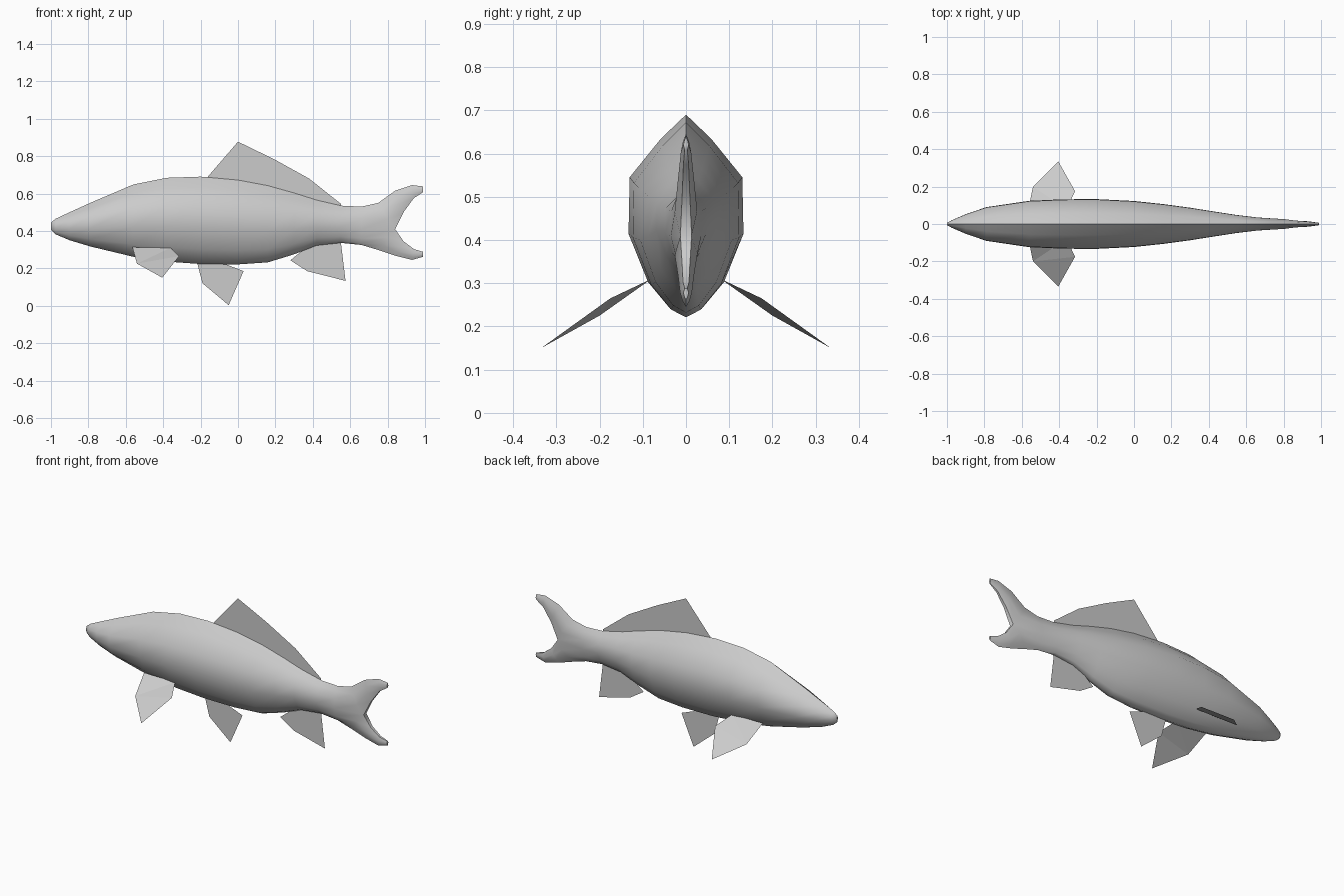
import bpy, bmesh

if "Cube" in bpy.data.objects:
    bpy.data.objects.remove(bpy.data.objects["Cube"], do_unlink=True)

grey = bpy.data.materials.new("plain_grey")
grey.use_nodes = True
colour = (0.6, 0.6, 0.6, 1)
grey.diffuse_color = colour
grey.node_tree.nodes["Principled BSDF"].inputs["Base Color"].default_value = colour


def finish(name, bm, smooth=False):
    mesh = bpy.data.meshes.new(name)
    for face in bm.faces:
        face.smooth = smooth
    bm.to_mesh(mesh)
    bm.free()
    mesh.materials.append(grey)
    obj = bpy.data.objects.new(name, mesh)
    bpy.context.collection.objects.link(obj)
    return obj


def bridge(bm, a, b):
    for i in range(len(a)):
        j = (i + 1) % len(a)
        bm.faces.new((a[i], a[j], b[j], b[i]))


# Cross-section from back to belly: (share of half width, share of height)
SECTION = [(0, 1), (.44, .88), (.98, .69), (1, .41), (.66, .17), (.28, .04), (0, 0)]
# Tail lobe section from inner to outer edge
LOBE = [(.5, 0), (1, .4), (.6, .75), (0, 1)]

# Body stations: x, belly z, back z, half width
STATIONS = [
    (-1, .405, .445, .006), (-.975, .382, .465, .02), (-.9, .35, .5, .052),
    (-.79, .317, .55, .09), (-.56, .262, .648, .124), (-.38, .236, .684, .132),
    (-.2, .223, .69, .133), (0, .221, .672, .123), (.16, .232, .642, .106),
    (.3, .275, .603, .087), (.42, .322, .565, .068), (.55, .336, .535, .048),
    (.66, .325, .53, .035),
]


def body_ring(bm, x, low, high, w):
    side = [(w * s, low + (high - low) * t) for s, t in SECTION]
    side += [(-y, z) for y, z in side[-2:0:-1]]
    return [bm.verts.new((x, y, z)) for y, z in side]


def lobe_points(inner, outer, w):
    side = [(inner[0] + (outer[0] - inner[0]) * t, w * s,
             inner[1] + (outer[1] - inner[1]) * t) for s, t in LOBE]
    return side + [(x, -y, z) for x, y, z in side[-2::-1]]


# Body and forked tail as one skin
bm = bmesh.new()
rings = [body_ring(bm, *s) for s in STATIONS]
for a, b in zip(rings, rings[1:]):
    bridge(bm, a, b)
bm.faces.new(rings[0])

crotch = (.84, .41)
upper = [bm.verts.new(p) for p in lobe_points(crotch, (.75, .55), .026)]
lower = [bm.verts.new(p) for p in lobe_points(crotch, (.75, .298), .026)[1:-1]]
lower = [upper[0]] + lower + [upper[-1]]
fork = upper[3::-1] + lower[1:-1] + upper[:3:-1]
bridge(bm, rings[-1], fork)

# Lobe stations: inner edge, outer edge, half width
UPPER = [((.885, .5), (.84, .615), .018), ((.94, .575), (.93, .645), .012),
         ((.99, .608), (.99, .638), .006)]
LOWER = [((.885, .345), (.84, .268), .018), ((.94, .303), (.93, .245), .014),
         ((.99, .288), (.99, .262), .006)]
for ring, steps in ((upper, UPPER), (lower, LOWER)):
    for step in steps:
        following = [bm.verts.new(p) for p in lobe_points(*step)]
        bridge(bm, ring, following)
        ring = following
    bm.faces.new(ring)
bmesh.ops.recalc_face_normals(bm, faces=bm.faces)
body = finish("body", bm, smooth=True)
bpy.context.view_layer.objects.active = body
body.select_set(True)
bpy.ops.object.shade_smooth_by_angle(angle=1.1)


# Flat sheet fins
def fin(name, points):
    bm = bmesh.new()
    bm.faces.new([bm.verts.new(p) for p in points])
    bmesh.ops.triangulate(bm, faces=bm.faces)
    finish(name, bm)


def middle_fin(name, outline):
    fin(name, [(x, 0, z) for x, z in outline])


middle_fin("dorsal_fin", [(-.17, .68), (-.16, .66), (0, .64), (.3, .57), (.55, .52),
                          (.55, .545), (.38, .68), (.19, .785), (0, .877)])
middle_fin("pelvic_fin", [(-.22, .235), (-.19, .12), (-.05, .003), (.03, .185), (-.1, .235)])
middle_fin("anal_fin", [(.28, .243), (.37, .185), (.575, .133), (.55, .34), (.4, .34)])

PECTORAL = [(-.565, .08, .313), (-.54, .2, .225), (-.405, .335, .15),
            (-.315, .175, .265), (-.36, .08, .31)]
for name, sign in (("left_pectoral_fin", 1), ("right_pectoral_fin", -1)):
    fin(name, [(x, sign * y, z) for x, y, z in PECTORAL][::sign])
